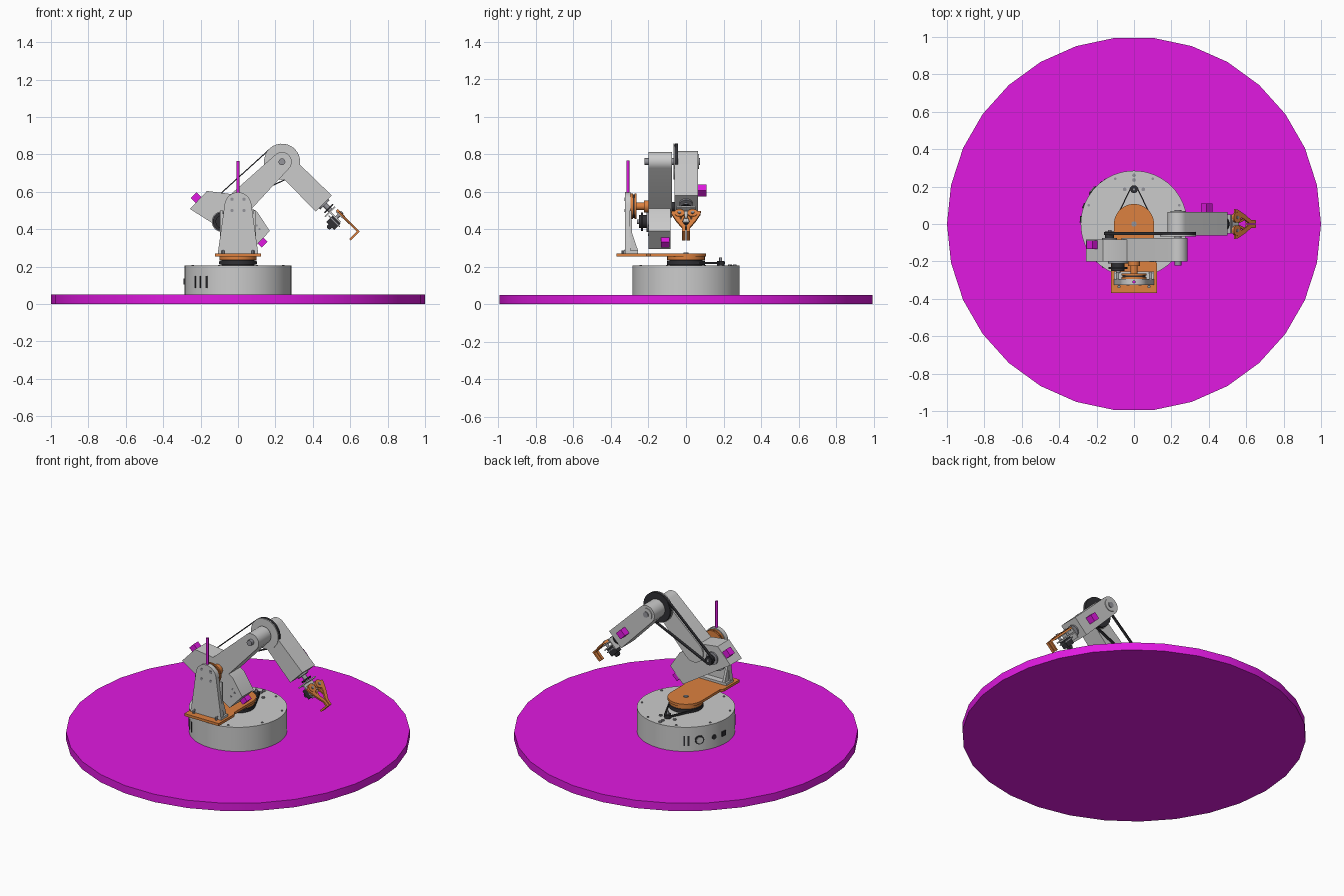
import bpy, bmesh, math
from mathutils import Vector as V

if "Cube" in bpy.data.objects:
    bpy.data.objects.remove(bpy.data.objects["Cube"])


def mat(name, c):
    m = bpy.data.materials.new(name)
    m.diffuse_color = (*c, 1)
    m.use_nodes = True
    m.node_tree.nodes["Principled BSDF"].inputs["Base Color"].default_value = m.diffuse_color
    return m


MAGENTA = mat("magenta", (0.75, 0.01, 0.75))
ORANGE = mat("orange", (0.72, 0.22, 0.05))
BLACK = mat("black", (0.03, 0.03, 0.035))
STEEL = mat("steel", (0.3, 0.3, 0.33))

FRONT = (V((0, 0, 0)), V((1, 0, 0)), V((0, 0, 1)))   # depth runs along -y
TOP = (V((0, 0, 0)), V((1, 0, 0)), V((0, 1, 0)))     # depth runs along +z
SIDE = (V((0, 0, 0)), V((0, 1, 0)), V((0, 0, 1)))    # depth runs along +x


def prism(name, pts, frame, d0, d1, m=None, inner=None):
    """Extrude a profile along the frame normal; inner makes it a hollow band."""
    o, ex, ey = frame
    n = ex.cross(ey)
    bm = bmesh.new()
    ring = lambda ps, d: [bm.verts.new(o + ex * x + ey * y + n * d) for x, y in ps]
    a, b = ring(pts, d0), ring(pts, d1)
    k = len(pts)

    def bridge(p, q):
        for i in range(k):
            j = (i + 1) % k
            bm.faces.new((p[i], p[j], q[j], q[i]))
    bridge(a, b)
    if inner:
        c, d = ring(inner, d0), ring(inner, d1)
        bridge(c, d)
        bridge(a, c)
        bridge(b, d)
    else:
        bm.faces.new(a)
        bm.faces.new(b)
    bmesh.ops.recalc_face_normals(bm, faces=bm.faces)
    me = bpy.data.meshes.new(name)
    bm.to_mesh(me)
    bm.free()
    ob = bpy.data.objects.new(name, me)
    bpy.context.collection.objects.link(ob)
    if m:
        me.materials.append(m)
    bpy.ops.object.select_all(action='DESELECT')
    ob.select_set(True)
    bpy.context.view_layer.objects.active = ob
    bpy.ops.object.shade_smooth_by_angle(angle=math.radians(30))
    return ob


def front(name, pts, y0, y1, m=None, inner=None):
    return prism(name, pts, FRONT, -y0, -y1, m, inner)


def arc(c, r, a0, a1, n=16):
    return [(c[0] + r * math.cos(a0 + (a1 - a0) * i / n),
             c[1] + r * math.sin(a0 + (a1 - a0) * i / n)) for i in range(n + 1)]


def circle(c, r, n=32):
    return arc(c, r, 0, 2 * math.pi, n)[:-1]


def rect(x0, x1, y0, y1):
    return [(x0, y0), (x1, y0), (x1, y1), (x0, y1)]


def capsule(c1, r1, c2, r2):
    """Outline wrapped around two circles."""
    dx, dy = c2[0] - c1[0], c2[1] - c1[1]
    t, p = math.atan2(dy, dx), math.acos((r1 - r2) / math.hypot(dx, dy))
    return arc(c1, r1, t + p, t + 2 * math.pi - p) + arc(c2, r2, t - p, t + p)


def belt(name, c1, r1, c2, r2, frame, d0, d1):
    prism(name, capsule(c1, r1, c2, r2), frame, d0, d1, BLACK,
          capsule(c1, r1 - .006, c2, r2 - .006))


# floor disc and fixed base
prism("floor_disc", circle((0, 0), 1, 30), TOP, 0, .05, MAGENTA)
prism("base_drum", circle((0, 0), .285, 64), TOP, .05, .205)
for i in range(8):
    a = math.pi / 8 + i * math.pi / 4
    prism("base_bolt", circle((.262 * math.cos(a), .262 * math.sin(a)), .007, 10), TOP, .205, .209, STEEL)


def on_drum(name, deg, pts, m, depth=.002):
    a = math.radians(deg)
    r = V((math.cos(a), math.sin(a), 0))
    prism(name, pts, (r * .285 + V((0, 0, .12)), V((-r.y, r.x, 0)), V((0, 0, 1))), -.01, depth, m)


for d in (217, 225, 234, 123, 128):
    on_drum("vent_slot", d, rect(-.005, .005, -.035, .03), BLACK)
on_drum("power_socket", 141, circle((0, 0), .028, 20), BLACK, .004)
on_drum("power_plug_face", 141, circle((0, 0), .02, 20), None, .008)
on_drum("round_socket", 160, circle((0, 0), .015, 16), BLACK, .005)
on_drum("square_socket", 175, rect(-.018, .018, -.015, .015), BLACK, .005)

# turntable with its drive belt
prism("turntable_hub", circle((0, 0), .088, 48), TOP, .205, .255, BLACK)
prism("turntable_pulley", circle((0, 0), .1, 48), TOP, .21, .233, BLACK)
prism("turntable_flange", circle((0, 0), .1, 48), TOP, .236, .255, ORANGE)
belt("turntable_belt", (0, 0), .102, (0, .185), .022, TOP, .213, .226)
prism("turntable_motor_pulley", circle((0, .185), .02, 24), TOP, .205, .23, BLACK)
prism("turntable_motor_shaft", circle((0, .185), .008, 16), TOP, .205, .248, STEEL)
for x, y in ((-.05, .185), (.05, .185), (0, .235), (0, .26)):
    prism("motor_screw", circle((x, y), .01, 12), TOP, .205, .212, STEEL)
prism("swing_plate", arc((0, 0), .107, 0, math.pi, 24) +
      [(-.107, -.19), (-.122, -.21), (-.122, -.37), (.122, -.37), (.122, -.21), (.107, -.19)],
      TOP, .254, .27, ORANGE)
prism("swing_plate_bolt", circle((0, 0), .014, 16), TOP, .27, .275, STEEL)

# shoulder bracket
front("shoulder_bracket", arc((0, .525), .072, .1, math.pi - .1) + [(-.108, .27), (.108, .27)], -.325, -.295)
prism("bracket_foot", rect(-.108, .108, -.325, -.255), TOP, .27, .285)
for s in (-1, 1):
    prism("bracket_rib", [(-.3, .27), (-.257, .27), (-.257, .29), (-.288, .38), (-.29, .5), (-.3, .5)],
          SIDE, s * .088 - .008, s * .088 + .008)
    prism("foot_bolt", circle((s * .08, -.335), .008, 12), TOP, .27, .285, STEEL)
    front("foot_screw", circle((s * .08, .287), .005, 10), -.328, -.32, STEEL)
    for z in (.5, .56):
        front("bracket_screw", circle((s * .032, z), .009, 14), -.328, -.32, STEEL)
prism("marker_rod", circle((0, -.31), .008, 16), TOP, .59, .765, MAGENTA)

# shoulder joint: axle, pulleys and motor
S, E, P = (0, .53), (.235, .76), (-.13, .52)
front("shoulder_disc", circle((0, .522), .068, 40), -.295, -.283, ORANGE)
front("shoulder_pulley", circle((0, .522), .062, 40), -.284, -.274, BLACK)
front("shoulder_disc_inner", circle((0, .522), .068, 40), -.275, -.265, ORANGE)
front("shoulder_axle", circle((0, .522), .02, 24), -.27, -.19, ORANGE)
front("shoulder_collar", circle((0, .522), .032, 24), -.225, -.2, ORANGE)
M = (-.085, .44)
front("shoulder_motor_flange", circle(M, .055, 32), -.21, -.19, STEEL)
front("shoulder_motor_pulley", circle(M, .035, 32), -.25, -.21, BLACK)
front("shoulder_motor_rim", circle(M, .05, 32), -.24, -.23, BLACK)
front("shoulder_motor_shaft", circle(M, .012, 16), -.262, -.2, STEEL)

# upper arm and motor housing
front("upper_arm", capsule(S, .068, E, .052), -.2, -.075)
front("motor_housing", [(-.257, .508), (-.166, .604), (-.04, .588), (.05, .53), (.105, .49),
                        (.17, .39), (.08, .295)], -.2, -.083)
q = .7071


def local(o):
    """Front-view frame at o, u pointing up-right along the upper arm."""
    return (V((o[0], 0, o[1])), V((q, 0, q)), V((-q, 0, q)))


for o in ((-.22, .565), (.125, .335)):
    prism("motor_cap", rect(-.022, .022, -.025, .025), local(o), .088, .133, MAGENTA)
for x, z in ((.1, .42), (.115, .4), (.09, .37)):
    front("housing_screw", circle((x, z), .006, 10), -.203, -.195, STEEL)

# elbow joint and its belt
front("elbow_plate", circle(E, .096, 48), -.066, -.06)
front("elbow_pulley", circle(E, .092, 48), -.06, -.042, BLACK)
belt("elbow_belt", E, .097, P, .03, FRONT, .042, .059)
front("elbow_motor_pulley", circle(P, .024, 24), -.085, -.04, BLACK)
front("elbow_motor_shaft", circle(P, .009, 16), -.085, -.033, STEEL)
front("elbow_motor_flange", circle(P, .04, 24), -.085, -.074, STEEL)
front("elbow_axle", circle(E, .018, 20), -.222, .075, STEEL)
front("elbow_cap", circle(E, .04, 24), .06, .07)

# forearm, in a frame whose u runs down the forearm
ARM = (V((E[0], 0, E[1])), V((q, 0, -q)), V((q, 0, q)))
prism("forearm", arc((0, 0), .056, math.pi / 2, 1.5 * math.pi, 20) + [(.315, -.061), (.315, .061)],
      ARM, -.065, .062)
prism("forearm_motor_cap", rect(.195, .24, -.022, .022), ARM, -.11, -.06, MAGENTA)

# wrist
END = (ARM[0], V((0, 1, 0)), V((q, 0, q)))           # depth runs along the forearm
END_DIR = END[1].cross(END[2])
sg = 1 if END_DIR.dot(ARM[1]) > 0 else -1


def wrist(name, pts, u0, u1, m=None):
    prism(name, pts, END, sg * u0, sg * u1, m)


wrist("wrist_bearing", circle((0, 0), .035, 24), .31, .325, STEEL)
wrist("wrist_shaft", circle((0, 0), .014, 16), .32, .37, STEEL)
wrist("wrist_disc", circle((0, 0), .032, 24), .35, .358, BLACK)
wrist("wrist_plate", rect(-.05, .05, -.045, .03), .366, .374)
wrist("wrist_shelf", rect(-.045, .045, -.012, -.004), .37, .45)
wrist("gripper_servo", rect(-.02, .02, -.06, -.012), .395, .455, BLACK)
wrist("servo_flange", rect(-.022, .022, -.03, -.024), .38, .465, STEEL)
prism("servo_horn", circle((.425, -.066), .014, 16), ARM, -.012, .012, BLACK)

# gripper: two mirrored claws whose tips bend downwards
GRIP = (V((.533, 0, .503)), V((0, 1, 0)), V((q, 0, -q)))
for s in (-1, 1):
    f = lambda ps: [(s * x, y) for x, y in ps]
    g = f([(.035, .025)])[0]
    prism("claw_gear", circle(g, .028, 14), GRIP, -.004, .01, ORANGE)
    prism("claw_finger", f([(.05, .012), (.079, .012), (.077, .03), (.05, .085), (.022, .13), (.02, .165), (.003, .165),
                            (.003, .12), (.03, .07), (.035, .045)]), GRIP, -.002, .009, ORANGE)
    prism("claw_link", f([(.006, .045), (.018, .04), (.032, .085), (.022, .095)]), GRIP, .002, .011, ORANGE)
    prism("claw_tip", f(rect(.003, .02, .154, .165)), GRIP, 0, .066, ORANGE)
    prism("claw_pivot", circle(g, .009, 14), GRIP, -.009, .032, STEEL)
prism("gripper_plate", rect(-.05, .05, 0, .05), GRIP, .01, .016)
